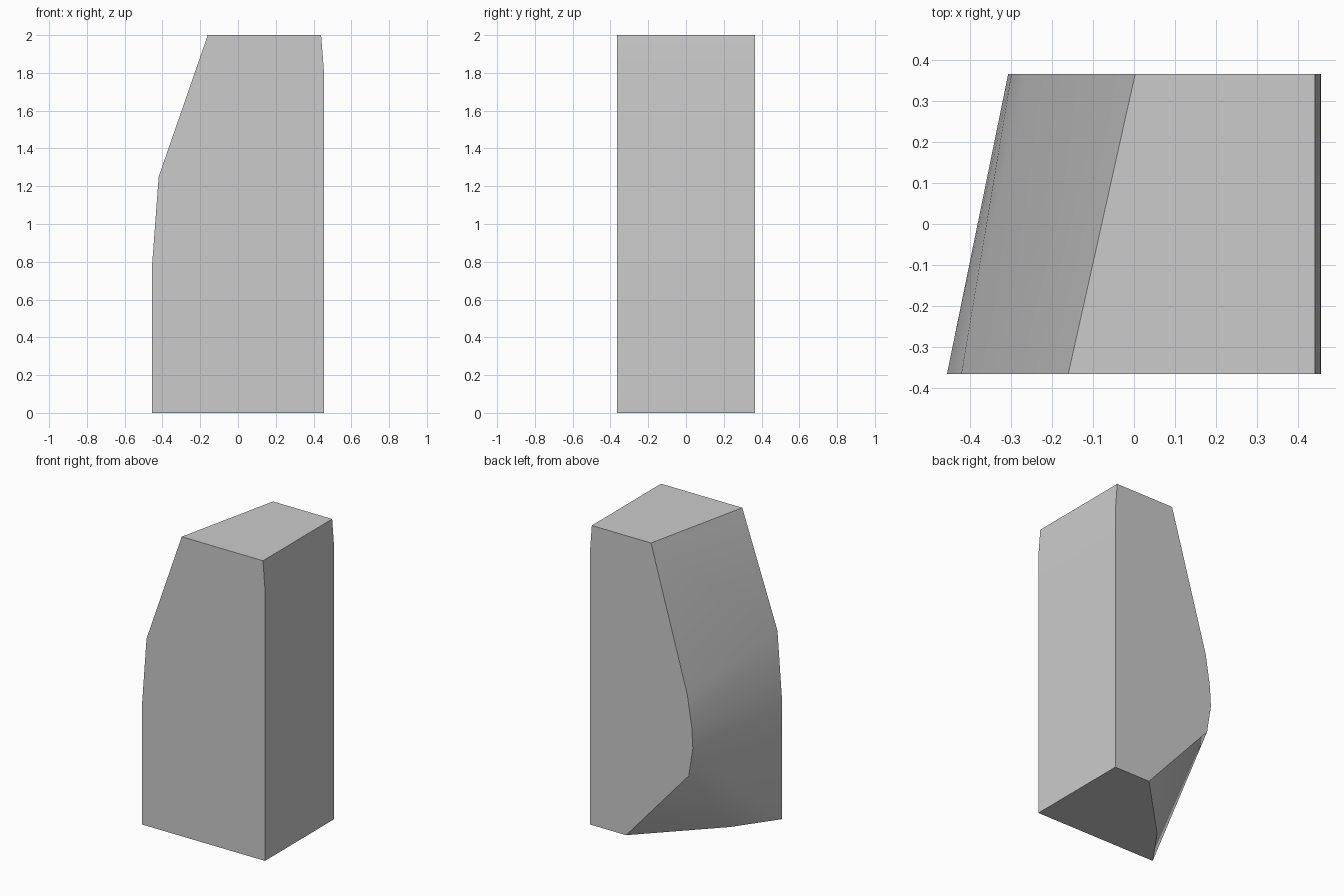
import bpy
import bmesh
import math

cube = bpy.data.objects.get("Cube")
if cube:
    bpy.data.objects.remove(cube, do_unlink=True)

# One plain grey
grey = bpy.data.materials.new("stone grey")
grey.use_nodes = True
colour = (0.6, 0.6, 0.6, 1)
grey.diffuse_color = colour
grey.node_tree.nodes["Principled BSDF"].inputs["Base Color"].default_value = colour

DEPTH = 0.365

# Outlines (x, z) of the flat front and the undercut back
right_edge = [(0.455, 0), (0.454, 1.82), (0.44, 2)]
front = right_edge + [(-0.16, 2), (-0.42, 1.25), (-0.455, 0.78), (-0.455, 0)]
back = right_edge + [(0.003, 2), (-0.265, 1.06), (-0.298, 0.85),
                     (-0.306, 0.71), (-0.276, 0.52), (0.187, 0)]

# Faceted block spanning both outlines
bm = bmesh.new()
for outline, y in ((front, -DEPTH), (back, DEPTH)):
    for x, z in outline:
        bm.verts.new((x, y, z))
bm.verts.new((-0.26, -0.09, 0))  # bend in the chipped bottom edge
hull = bmesh.ops.convex_hull(bm, input=bm.verts[:])
loose = {v for v in hull["geom_interior"] + hull["geom_unused"]
         if isinstance(v, bmesh.types.BMVert)}
bmesh.ops.delete(bm, geom=list(loose), context="VERTS")
bmesh.ops.dissolve_limit(bm, angle_limit=math.radians(0.3),
                         verts=bm.verts[:], edges=bm.edges[:])
bmesh.ops.recalc_face_normals(bm, faces=bm.faces[:])

mesh = bpy.data.meshes.new("stone_block")
bm.to_mesh(mesh)
bm.free()
mesh.materials.append(grey)
block = bpy.data.objects.new("stone_block", mesh)
bpy.context.collection.objects.link(block)

# Soft worn side, crisp outline edges
bpy.ops.object.select_all(action="DESELECT")
block.select_set(True)
bpy.context.view_layer.objects.active = block
bpy.ops.object.shade_smooth_by_angle(angle=math.radians(40))
